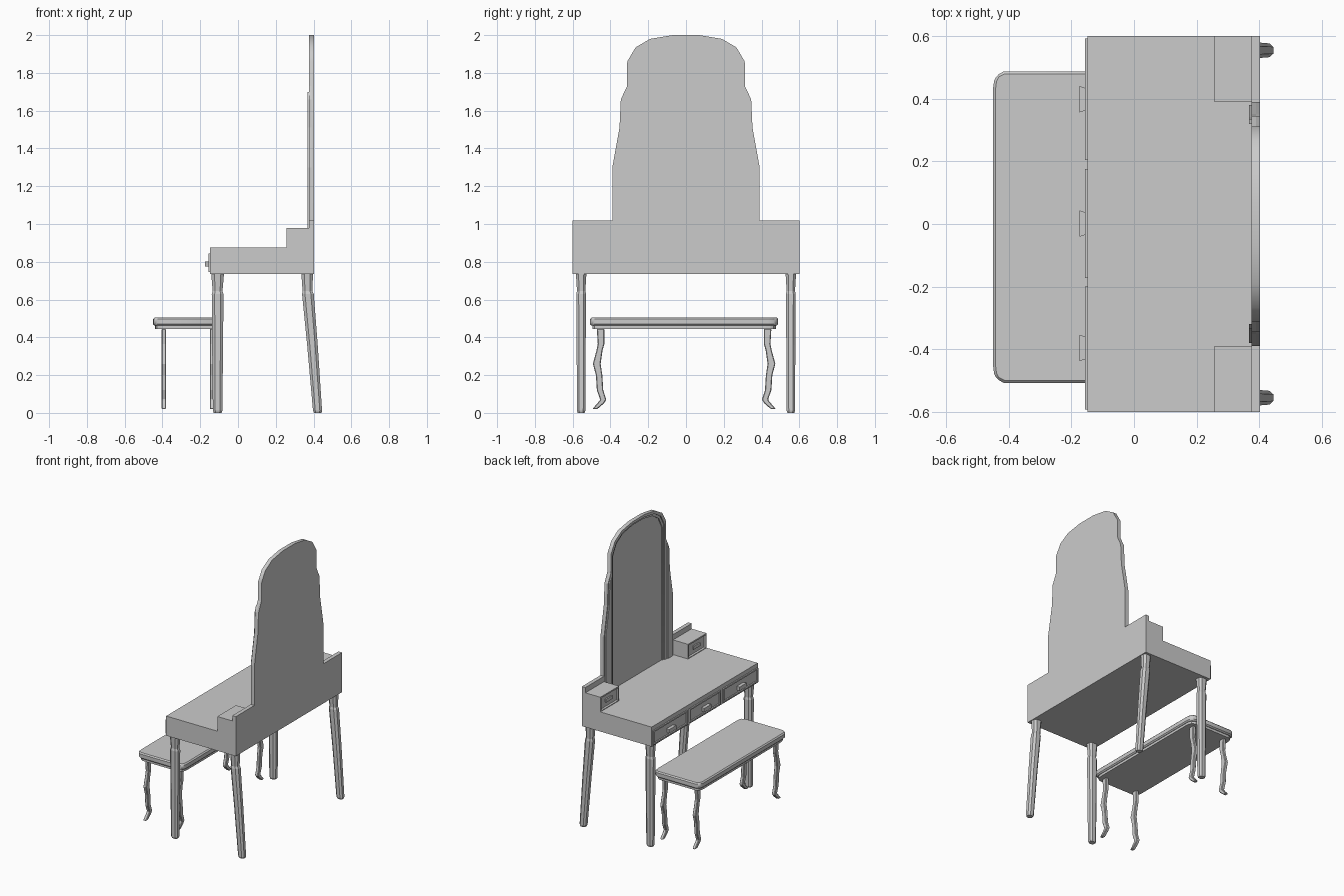
import bpy, bmesh
from mathutils import Vector

cube = bpy.data.objects.get("Cube")
if cube:
    bpy.data.objects.remove(cube, do_unlink=True)

paint = bpy.data.materials.new("plain_grey")
paint.use_nodes = True
GREY = (0.6, 0.6, 0.6, 1)
paint.diffuse_color = GREY
paint.node_tree.nodes["Principled BSDF"].inputs["Base Color"].default_value = GREY


def finish(name, bm, smooth=False):
    bmesh.ops.recalc_face_normals(bm, faces=bm.faces)
    mesh = bpy.data.meshes.new(name)
    bm.to_mesh(mesh)
    bm.free()
    mesh.materials.append(paint)
    obj = bpy.data.objects.new(name, mesh)
    bpy.context.collection.objects.link(obj)
    if smooth:
        bpy.ops.object.select_all(action='DESELECT')
        obj.select_set(True)
        bpy.context.view_layer.objects.active = obj
        bpy.ops.object.shade_smooth_by_angle(angle=0.6)
    return obj


def prism(name, points, axis, lo, hi, smooth=False):
    """Extrude a 2D outline along the given axis from lo to hi."""
    bm = bmesh.new()
    verts = []
    for a, b in points:
        co = [a, b]
        co.insert(axis, lo)
        verts.append(bm.verts.new(co))
    face = bm.faces.new(verts)
    moved = bmesh.ops.extrude_face_region(bm, geom=[face])["geom"]
    shift = Vector((0, 0, 0))
    shift[axis] = hi - lo
    bmesh.ops.translate(bm, vec=shift, verts=[g for g in moved if isinstance(g, bmesh.types.BMVert)])
    return finish(name, bm, smooth)


def box(name, x, y, z):
    return prism(name, [(x[0], y[0]), (x[1], y[0]), (x[1], y[1]), (x[0], y[1])], 2, *z)


def bevel(obj, width, segments=1, **kw):
    mod = obj.modifiers.new("bevel", 'BEVEL')
    mod.width, mod.segments, mod.limit_method = width, segments, 'ANGLE'
    mod.angle_limit = 0.6
    return obj


def drawer(name, x, y, z, rim, depth):
    """Box whose front (-x) face has a sunken panel."""
    bm = bmesh.new()
    bmesh.ops.create_cube(bm, size=1)
    for v in bm.verts:
        v.co = [r[0] if c < 0 else r[1] for c, r in zip(v.co, (x, y, z))]
    front = min(bm.faces, key=lambda f: f.calc_center_median().x)
    bmesh.ops.inset_individual(bm, faces=[front], thickness=rim)
    inner = bmesh.ops.inset_individual(bm, faces=[front], thickness=0.004)
    bmesh.ops.translate(bm, vec=(depth, 0, 0), verts=front.verts)
    finish(name, bm)


def handle(name, x0, x1, yc, half, z):
    """Flat pull with flared ends."""
    prism(name, [(x0, yc - half), (x1, yc - half + 0.008),
                 (x1, yc + half - 0.008), (x0, yc + half)], 2, *z)


def loft_leg(name, rings):
    """Leg from chamfered rectangular rings (x, y, z, half x, half y)."""
    bm = bmesh.new()
    loops = []
    for x, y, z, hx, hy in rings:
        pts = [(1, .5), (.5, 1), (-.5, 1), (-1, .5), (-1, -.5), (-.5, -1), (.5, -1), (1, -.5)]
        loops.append([bm.verts.new((x + hx * a, y + hy * b, z)) for a, b in pts])
    for a, b in zip(loops, loops[1:]):
        for i in range(8):
            bm.faces.new((a[i], a[i - 1], b[i - 1], b[i]))
    bm.faces.new(loops[0])
    bm.faces.new(loops[-1])
    finish(name, bm)


# Table body
box("table_body", (-0.148, 0.403), (-0.6, 0.6), (0.735, 0.875))

# Drawers along the front with pulls
for label, y0, y1 in (("right", 0.205, 0.592), ("middle", -0.172, 0.175), ("left", -0.592, -0.2)):
    drawer("drawer_" + label, (-0.157, -0.145), (y0, y1), (0.745, 0.845), 0.014, 0.006)
    handle("drawer_pull_" + label, -0.174, -0.15, (y0 + y1) / 2, 0.042, (0.774, 0.802))

# Small drawer boxes and back rail at each end
for label, s in (("right", 1), ("left", -1)):
    span = sorted((s * 0.39, s * 0.6))
    drawer("riser_box_" + label, (0.257, 0.38), span, (0.87, 0.98), 0.014, 0.012)
    handle("riser_pull_" + label, 0.259, 0.272, s * 0.495, 0.04, (0.915, 0.938))
    box("back_rail_" + label, (0.375, 0.403), span, (0.87, 1.018))

# Mirror: stepped backboard, side pilasters, arched rims
side = [(0.39, 1.3), (0.352, 1.51), (0.345, 1.66), (0.312, 1.73)]
arch = [(0.311, 1.86), (0.267, 1.935), (0.19, 1.98), (0.07, 2.0)]


def mirrored(half):
    return half + [(-y, z) for y, z in reversed(half)]


prism("mirror_back", mirrored([(0.39, 0.87)] + side + arch), 0, 0.39, 0.403, True)


def arch_line(inset):
    half = [(0.311 - inset, 0.87)]
    half += [(y * (1 - inset / 0.311), z - inset) for y, z in arch]
    return mirrored(half)


def rim(name, outer, inner, front):
    prism(name, arch_line(outer) + arch_line(inner)[::-1], 0, front, 0.395, True)


rim("mirror_outer_rim", 0.0, 0.018, 0.375)
rim("mirror_inner_rim", 0.016, 0.032, 0.383)

for label, s in (("right", 1), ("left", -1)):
    outline = [(0.309, 0.87), (0.39, 0.87)] + side + [(0.309, 1.73)]
    prism("mirror_pilaster_" + label, [(s * y, z) for y, z in outline], 0, 0.375, 0.395)
    outline = [(0.32, 0.87), (0.38, 0.87), (0.38, 1.3), (0.342, 1.51), (0.335, 1.66), (0.32, 1.7)]
    prism("pilaster_face_" + label, [(s * y, z) for y, z in outline], 0, 0.367, 0.38)

# Table legs, the back pair raked outward
for label, s in (("right", 1), ("left", -1)):
    y = s * 0.555
    loft_leg("front_leg_" + label, [
        (-0.108, y, 0, 0.021, 0.018), (-0.108, y, 0.012, 0.025, 0.022), (-0.108, y, 0.36, 0.029, 0.024),
        (-0.108, y, 0.63, 0.031, 0.026), (-0.108, y, 0.645, 0.026, 0.022), (-0.108, y, 0.74, 0.034, 0.028)])
    loft_leg("back_leg_" + label, [
        (0.422, y, 0, 0.02, 0.018), (0.421, y, 0.012, 0.024, 0.022), (0.394, y, 0.36, 0.028, 0.024),
        (0.37, y, 0.63, 0.031, 0.026), (0.368, y, 0.645, 0.026, 0.022), (0.366, y, 0.74, 0.031, 0.028)])

# Bench: rounded seat, apron, curved legs
BX, BY = -0.265, -0.01
corner = [(0.185, 0.445), (0.182, 0.468), (0.173, 0.486), (0.15, 0.498)]
ring = corner + [(-x, y) for x, y in corner[::-1]]
ring += [(-x, -y) for x, y in ring]
seat = prism("bench_seat", [(BX + x, BY + y) for x, y in ring], 2, 0.462, 0.505, True)
bevel(seat, 0.008)
prism("bench_apron", [(BX + x * 0.94, BY + y * 0.975) for x, y in ring], 2, 0.445, 0.465)

curve = [(0.445, 0.422, 0.462), (0.365, 0.422, 0.457), (0.33, 0.432, 0.464), (0.26, 0.442, 0.483),
         (0.2, 0.433, 0.467), (0.12, 0.428, 0.462), (0.07, 0.412, 0.444), (0.05, 0.425, 0.46),
         (0.02, 0.46, 0.486)]
for label, s in (("right", 1), ("left", -1)):
    outline = [(BY + s * b, z) for z, a, b in curve] + [(BY + s * a, z) for z, a, b in curve[::-1]]
    for row, x in (("front", -0.393), ("back", -0.137)):
        bevel(prism(f"bench_{row}_leg_{label}", outline, 0, x - 0.012, x + 0.012), 0.004)
